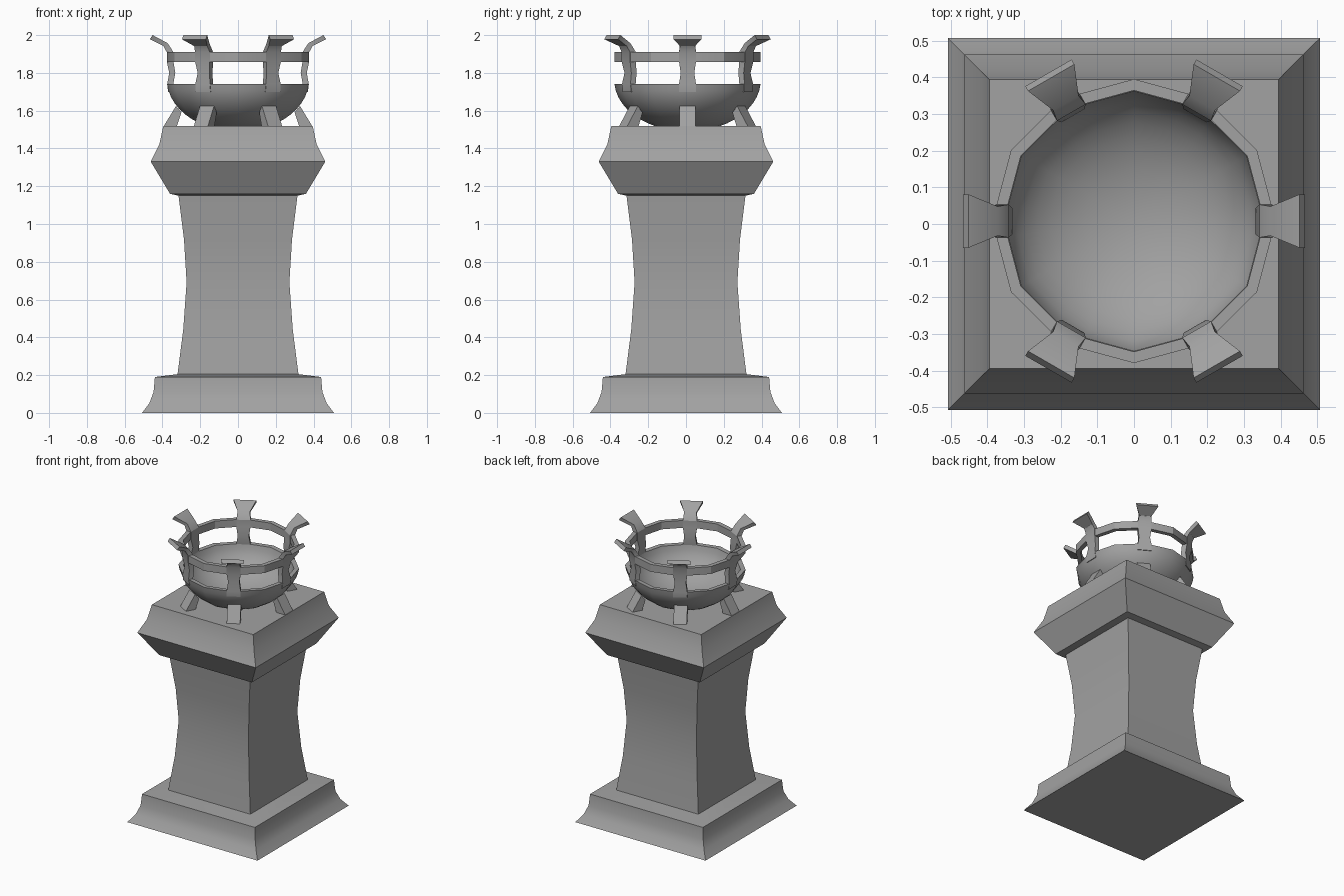
import bpy, bmesh
from math import sin, cos, radians, hypot, atan2

cube = bpy.data.objects.get("Cube")
if cube:
    bpy.data.objects.remove(cube, do_unlink=True)

stone = bpy.data.materials.new("grey_stone")
stone.use_nodes = True
GREY = (0.36, 0.36, 0.36, 1)
stone.diffuse_color = GREY
stone.node_tree.nodes["Principled BSDF"].inputs["Base Color"].default_value = GREY

BOWL_Y = 0.008    # bowl centre
FLAT = 0.375      # distance to the flat facets behind the posts
CORNER = 0.3875   # distance to the corners between posts
HALF = 0.045      # half width of a post


def loft(name, rings, angle, caps=True, location=(0, 0, 0), turn=0):
    """Skin a list of equal-length rings; without caps the last joins the first."""
    bm = bmesh.new()
    loops = [[bm.verts.new(p) for p in ring] for ring in rings]
    pairs = list(zip(loops, loops[1:]))
    if caps:
        bm.faces.new(loops[0])
        bm.faces.new(loops[-1])
    else:
        pairs.append((loops[-1], loops[0]))
    for a, b in pairs:
        for i in range(len(a)):
            j = (i + 1) % len(a)
            bm.faces.new((a[i], a[j], b[j], b[i]))
    bmesh.ops.recalc_face_normals(bm, faces=bm.faces)
    mesh = bpy.data.meshes.new(name)
    bm.to_mesh(mesh)
    bm.free()
    mesh.materials.append(stone)
    obj = bpy.data.objects.new(name, mesh)
    obj.location = location
    obj.rotation_euler.z = turn
    bpy.context.collection.objects.link(obj)
    bpy.ops.object.select_all(action='DESELECT')
    obj.select_set(True)
    bpy.context.view_layer.objects.active = obj
    bpy.ops.object.shade_smooth_by_angle(angle=radians(angle))
    return obj


def square(r, z):
    return [(-r, -r, z), (r, -r, z), (r, r, z), (-r, r, z)]


def outline(scale, z):
    """Bowl outline: a flat facet at each post and a corner between posts."""
    spread, reach = atan2(HALF, FLAT), hypot(HALF, FLAT)
    pts = []
    for k in range(6):
        a = radians(60 * k)
        for da, r in ((-spread, reach), (spread, reach), (radians(30), CORNER)):
            pts.append((scale * r * cos(a + da), scale * r * sin(a + da), z))
    return pts


def bar(sections):
    """Rings for a radial bar from (inner r, z, outer r, z, half width)."""
    return [[(ri, -w, zi), (ro, -w, zo), (ro, w, zo), (ri, w, zi)]
            for ri, zi, ro, zo, w in sections]


# Square pedestal: flared foot, waisted shaft and angled cap
profile = [(0.508, 0), (0.47, 0.05), (0.447, 0.11), (0.44, 0.19),
           (0.32, 0.205), (0.29, 0.44), (0.272, 0.69), (0.286, 0.92),
           (0.315, 1.15), (0.36, 1.16), (0.462, 1.33), (0.417, 1.42),
           (0.395, 1.52)]
loft("pedestal", [square(r, z) for r, z in profile], 30)

# Hollow bowl: outer shell up to the rim, then the inner shell down
centre = (0, BOWL_Y, 0)
outer = [outline(cos(t), 1.76 - 0.27 * sin(t))
         for t in (radians(65 - 61 * i / 8) for i in range(9))]
inner = [outline(0.92 * cos(t), 1.76 - 0.23 * sin(t))
         for t in (radians(5 + 80 * i / 9) for i in range(10))]
loft("bowl", outer + inner, 40, location=centre)

# Open rim band
loft("rim_band", [outline(1, 1.858), outline(1, 1.91),
                  outline(0.92, 1.91), outline(0.92, 1.858)],
     20, caps=False, location=centre)

# Six posts ending in flared prongs, each above a slanted foot
post = bar([(0.345, 1.70, 0.37, 1.70, HALF),
            (0.343, 1.74, 0.375, 1.74, HALF),
            (0.332, 1.80, 0.364, 1.80, 0.036),
            (0.342, 1.86, 0.377, 1.86, HALF),
            (0.342, 1.91, 0.377, 1.91, HALF),
            (0.372, 1.957, 0.395, 1.942, 0.04),
            (0.452, 2.0, 0.467, 1.978, 0.073)])
foot = bar([(0.325, 1.515, 0.395, 1.515, 0.043),
            (0.30, 1.59, 0.328, 1.625, 0.043)])
for k in range(6):
    turn = radians(60 * k)
    loft(f"post_{k + 1}", post, 30, location=centre, turn=turn)
    loft(f"bowl_foot_{k + 1}", foot, 30, location=centre, turn=turn)
